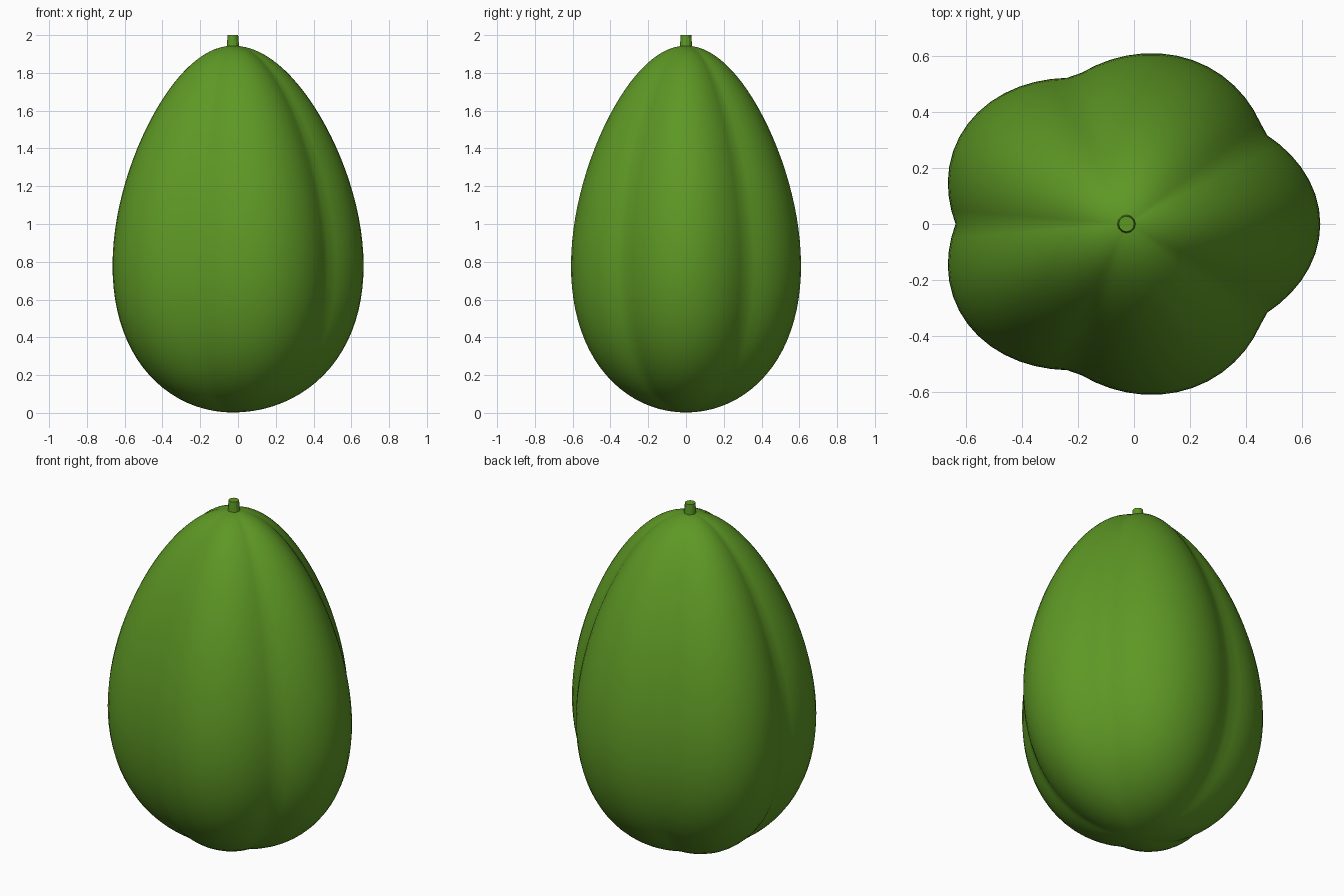
import bpy, bmesh
from math import sin, cos, pi

if "Cube" in bpy.data.objects:
    bpy.data.objects.remove(bpy.data.objects["Cube"], do_unlink=True)

AXIS_X = -0.027
SEGMENTS, RINGS = 72, 48


def material(name, rgb):
    m = bpy.data.materials.new(name)
    m.use_nodes = True
    color = (*rgb, 1.0)
    m.diffuse_color = color
    m.node_tree.nodes["Principled BSDF"].inputs["Base Color"].default_value = color
    return m


def lobed_ring(bm, phi):
    # egg-shaped profile, five rounded lobes with sharp grooves between them
    z = 0.973 + 0.971 * cos(phi)
    profile = sin(phi) * (1 - 0.217 * cos(phi)) / 1.0225
    ring = []
    for i in range(SEGMENTS):
        a = 2 * pi * i / SEGMENTS
        r = profile * (0.61 + 0.082 * abs(cos(2.5 * a)))
        ring.append(bm.verts.new((r * cos(a), 0.9 * r * sin(a), z)))
    return ring


green = material("leaf green", (0.11, 0.31, 0.018))

# fruit body
bm = bmesh.new()
rings = [lobed_ring(bm, pi * j / RINGS) for j in range(1, RINGS)]
for upper, lower in zip(rings, rings[1:]):
    for i in range(SEGMENTS):
        k = (i + 1) % SEGMENTS
        bm.faces.new((upper[i], lower[i], lower[k], upper[k]))
for ring, z in ((rings[0], 1.944), (rings[-1], 0.002)):
    pole = bm.verts.new((0, 0, z))
    for i in range(SEGMENTS):
        bm.faces.new((pole, ring[i], ring[(i + 1) % SEGMENTS]))
bmesh.ops.recalc_face_normals(bm, faces=bm.faces[:])
mesh = bpy.data.meshes.new("fruit_body")
bm.to_mesh(mesh)
bm.free()
body = bpy.data.objects.new("fruit_body", mesh)
body.location.x = AXIS_X
bpy.context.collection.objects.link(body)
mesh.materials.append(green)
mesh.shade_smooth()

# short tapered stem
bpy.ops.mesh.primitive_cone_add(vertices=12, radius1=0.034, radius2=0.028,
                                depth=0.08, location=(AXIS_X, 0, 1.96))
stem = bpy.context.object
stem.name = "stem"
stem.data.materials.append(green)
